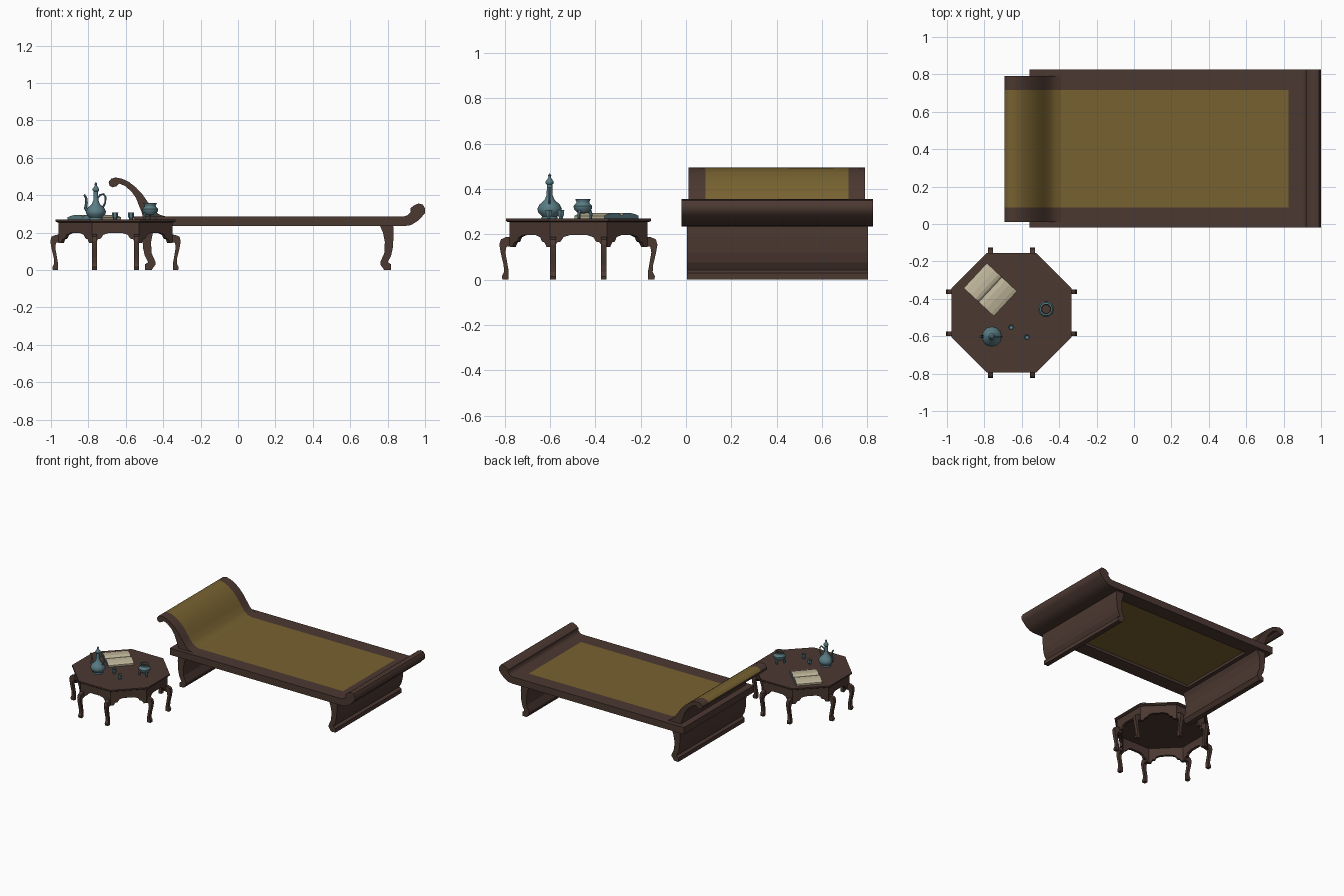
import bpy, bmesh, math
from mathutils import Vector, Matrix

if "Cube" in bpy.data.objects:
    bpy.data.objects.remove(bpy.data.objects["Cube"])


def material(name, c):
    m = bpy.data.materials.new(name)
    m.diffuse_color = (*c, 1)
    m.use_nodes = True
    m.node_tree.nodes["Principled BSDF"].inputs["Base Color"].default_value = m.diffuse_color
    return m


WOOD = material("dark wood", (0.072, 0.040, 0.031))
MAT = material("olive cloth", (0.185, 0.122, 0.030))
TEAL = material("teal ceramic", (0.100, 0.200, 0.230))
CREAM = material("cream paper", (0.52, 0.46, 0.32))


def finish(name, bm, mats, smooth=None):
    bmesh.ops.recalc_face_normals(bm, faces=bm.faces)
    me = bpy.data.meshes.new(name)
    bm.to_mesh(me)
    bm.free()
    for m in mats:
        me.materials.append(m)
    ob = bpy.data.objects.new(name, me)
    bpy.context.collection.objects.link(ob)
    if smooth:
        bpy.ops.object.select_all(action='DESELECT')
        ob.select_set(True)
        bpy.context.view_layer.objects.active = ob
        bpy.ops.object.shade_smooth_by_angle(angle=math.radians(smooth))
    return ob


def extrude(name, pts, lo, hi, mats, matrix=Matrix(), rule=None, cap=0, smooth=None):
    """Profile in the xz plane swept along y; rule(i) colours the i-th side."""
    bm = bmesh.new()
    a, b = [[bm.verts.new(matrix @ Vector((x, y, z))) for x, z in pts] for y in (lo, hi)]
    n = len(pts)
    for i in range(n):
        j = (i + 1) % n
        f = bm.faces.new((a[i], a[j], b[j], b[i]))
        f.material_index = rule(i) if rule else 0
    for ring in (a, b):
        bm.faces.new(ring).material_index = cap
    return finish(name, bm, mats, smooth)


def box(name, x0, x1, y0, y1, z0, z1, mat):
    return extrude(name, [(x0, z0), (x1, z0), (x1, z1), (x0, z1)], y0, y1, [mat])


def lathe(name, prof, n, loc, mats, rule=None, smooth=None):
    bm = bmesh.new()
    rings = []
    for r, z in prof:
        k = n if r > 0 else 1
        rings.append([bm.verts.new((loc[0] + r * math.cos(2 * math.pi * i / n),
                                    loc[1] + r * math.sin(2 * math.pi * i / n),
                                    loc[2] + z)) for i in range(k)])
    for s, (p, q) in enumerate(zip(rings, rings[1:])):
        for i in range(n):
            j = (i + 1) % n
            vs = [p[i % len(p)], p[j % len(p)], q[j % len(q)], q[i % len(q)]]
            f = bm.faces.new(list(dict.fromkeys(vs)))
            f.material_index = rule(s) if rule else 0
    return finish(name, bm, mats, smooth)


def tube(name, path, loc, mat, n=6):
    """Round tube along (x, z, radius) points in a plane of constant y."""
    bm = bmesh.new()
    P = [Vector((x, 0, z)) for x, z, r in path]
    rings = []
    for k, p in enumerate(P):
        t = (P[min(k + 1, len(P) - 1)] - P[max(k - 1, 0)]).normalized()
        side = Vector((-t.z, 0, t.x))
        rings.append([bm.verts.new(Vector(loc) + p + path[k][2] * (
            side * math.cos(2 * math.pi * i / n) + Vector((0, 1, 0)) * math.sin(2 * math.pi * i / n)))
            for i in range(n)])
    for p, q in zip(rings, rings[1:]):
        for i in range(n):
            bm.faces.new((p[i], p[(i + 1) % n], q[(i + 1) % n], q[i]))
    bm.faces.new(rings[0])
    bm.faces.new(rings[-1])
    return finish(name, bm, [mat], 50)


# Couch frame with woven mat let into it
Y0, Y1, M0, M1 = -0.02, 0.825, 0.087, 0.717
box("front_rail", -0.56, 0.89, Y0, M0, 0.235, 0.287, WOOD)
box("back_rail", -0.56, 0.89, M1, Y1, 0.235, 0.287, WOOD)
box("head_rail", -0.56, -0.41, M0, M1, 0.235, 0.287, WOOD)
box("foot_rail", 0.825, 0.89, M0, M1, 0.235, 0.287, WOOD)
box("seat_mat", -0.41, 0.825, M0, M1, 0.255, 0.287, MAT)

# Scrolled foot end
scroll = [(0.89, 0.235), (0.925, 0.24), (0.96, 0.262), (0.985, 0.287), (1.0, 0.305), (1.0, 0.33),
          (0.988, 0.35), (0.965, 0.356), (0.94, 0.345), (0.922, 0.33), (0.922, 0.31), (0.908, 0.293), (0.89, 0.287)]
extrude("foot_scroll", scroll, Y0, Y1, [WOOD], smooth=40)

# Curved headrest: wooden sides, cloth over the middle
top = [(-0.39, 0.287), (-0.42, 0.296), (-0.45, 0.318), (-0.48, 0.36), (-0.51, 0.403), (-0.545, 0.441),
       (-0.585, 0.472), (-0.62, 0.488), (-0.655, 0.495), (-0.678, 0.488), (-0.692, 0.47)]
back = [(-0.686, 0.45), (-0.67, 0.442), (-0.65, 0.448), (-0.635, 0.462), (-0.605, 0.45), (-0.57, 0.42),
        (-0.545, 0.385), (-0.53, 0.345), (-0.515, 0.31), (-0.51, 0.287)]
nt = len(top) - 1
for nm, lo, hi in (("headrest_front", 0.01, M0), ("headrest_back", M1, 0.79)):
    extrude(nm, top + back, lo, hi, [WOOD], smooth=40)
extrude("headrest_cloth", top + back, M0, M1, [WOOD, MAT], rule=lambda i: int(i < nt), smooth=40)

# Panel legs, mirrored about the middle of the seat
leg = [(0.76, 0.235), (0.83, 0.235), (0.832, 0.19), (0.828, 0.12), (0.818, 0.075), (0.80, 0.042), (0.818, 0.03),
       (0.818, 0.0), (0.782, 0.0), (0.762, 0.028), (0.762, 0.045), (0.782, 0.09), (0.785, 0.15), (0.775, 0.2)]
extrude("foot_leg", leg, 0.005, 0.803, [WOOD])
extrude("head_leg", [(0.32 - x, z) for x, z in leg], 0.005, 0.803, [WOOD])

# Octagonal table
CX, CY = -0.655, -0.475
r = 0.32 / math.cos(math.pi / 8)
o = lathe("table_top", [(0, 0.255), (r - 0.008, 0.255), (r, 0.26), (r, 0.27), (0, 0.27)], 8, (0, 0, 0), [WOOD])
o.data.transform(Matrix.Translation((CX, CY, 0)) @ Matrix.Rotation(math.pi / 8, 4, 'Z'))

# Scalloped apron panels
half = 0.305 * math.tan(math.pi / 8)
right = [(1, 0.257), (1, 0.145), (0.84, 0.145), (0.74, 0.165), (0.62, 0.168), (0.52, 0.188), (0.3, 0.197)]
scallop = [(u * half, z) for u, z in right] + [(-u * half, z) for u, z in reversed(right)]
for k in range(8):
    m = Matrix.Translation((CX, CY, 0)) @ Matrix.Rotation(k * math.pi / 4, 4, 'Z')
    extrude("table_apron", scallop, -0.305, -0.285, [WOOD], m)

# Eight cabriole table legs, a pair on each axis side
cab = [(0.295, 0.19), (0.32, 0.188), (0.342, 0.178), (0.349, 0.155), (0.342, 0.115), (0.33, 0.065), (0.328, 0.035),
       (0.338, 0.015), (0.335, 0.0), (0.308, 0.0), (0.308, 0.04), (0.315, 0.08), (0.322, 0.12), (0.318, 0.145),
       (0.295, 0.15)]
for k in range(4):
    m = Matrix.Translation((CX, CY, 0)) @ Matrix.Rotation(k * math.pi / 2, 4, 'Z')
    for s in (-0.112, 0.112):
        extrude("table_leg", cab, s - 0.0125, s + 0.0125, [WOOD], m)

# Tall ewer with spout and handle
T = 0.27
ewer = (-0.76, -0.602, T)
lathe("ewer_body", [(0, 0), (0.036, 0), (0.034, 0.01), (0.05, 0.027), (0.054, 0.043), (0.044, 0.063), (0.022, 0.082),
                    (0.013, 0.105), (0.012, 0.15), (0.018, 0.155), (0.018, 0.163), (0.009, 0.175), (0.005, 0.183),
                    (0.008, 0.19), (0, 0.2)], 12, ewer, [TEAL], smooth=50)
tube("ewer_spout", [(-0.04, 0.04, 0.011), (-0.055, 0.06, 0.009), (-0.05, 0.09, 0.007), (-0.052, 0.115, 0.006),
                    (-0.063, 0.133, 0.005)], ewer, TEAL)
tube("ewer_handle", [(0.01, 0.115, 0.005), (0.024, 0.132, 0.005), (0.041, 0.136, 0.005), (0.052, 0.12, 0.005),
                     (0.05, 0.09, 0.005), (0.036, 0.06, 0.005)], ewer, TEAL)

# Incense bowl on three feet, filled with dark ash
bowl = (-0.47, -0.455, T)
lathe("bowl", [(0, 0.022), (0.025, 0.025), (0.042, 0.043), (0.043, 0.056), (0.031, 0.068), (0.03, 0.073),
               (0.036, 0.087), (0.027, 0.087), (0.024, 0.07), (0, 0.07)], 10, bowl, [TEAL, WOOD],
      rule=lambda s: int(s >= 7), smooth=40)
for k in range(3):
    t = tube("bowl_foot", [(0.028, 0.035, 0.009), (0.036, 0.02, 0.007), (0.034, 0, 0.006)], (0, 0, 0), TEAL)
    t.data.transform(Matrix.Translation(bowl) @ Matrix.Rotation(k * 2 * math.pi / 3 + math.pi / 2, 4, 'Z'))

# Two small cups
for x, y in ((-0.657, -0.552), (-0.572, -0.605)):
    lathe("cup", [(0, 0), (0.01, 0), (0.01, 0.006), (0.015, 0.014), (0.017, 0.037), (0.014, 0.037), (0.011, 0.015),
                  (0, 0.012)], 6, (x, y, T), [TEAL])

# Open book: arched cream pages with teal ends and underside
page = [(0.11, 0.0), (0.11, 0.012), (0.09, 0.019), (0.055, 0.025), (0.025, 0.025), (0.009, 0.02)]
book = page + [(0, 0.012)] + [(-x, z) for x, z in reversed(page)]
m = Matrix.Translation((-0.768, -0.351, T)) @ Matrix.Rotation(math.radians(-43), 4, 'Z')
extrude("open_book", book, -0.091, 0.091, [CREAM, TEAL], m, rule=lambda i: int(i == len(book) - 1), cap=1)
